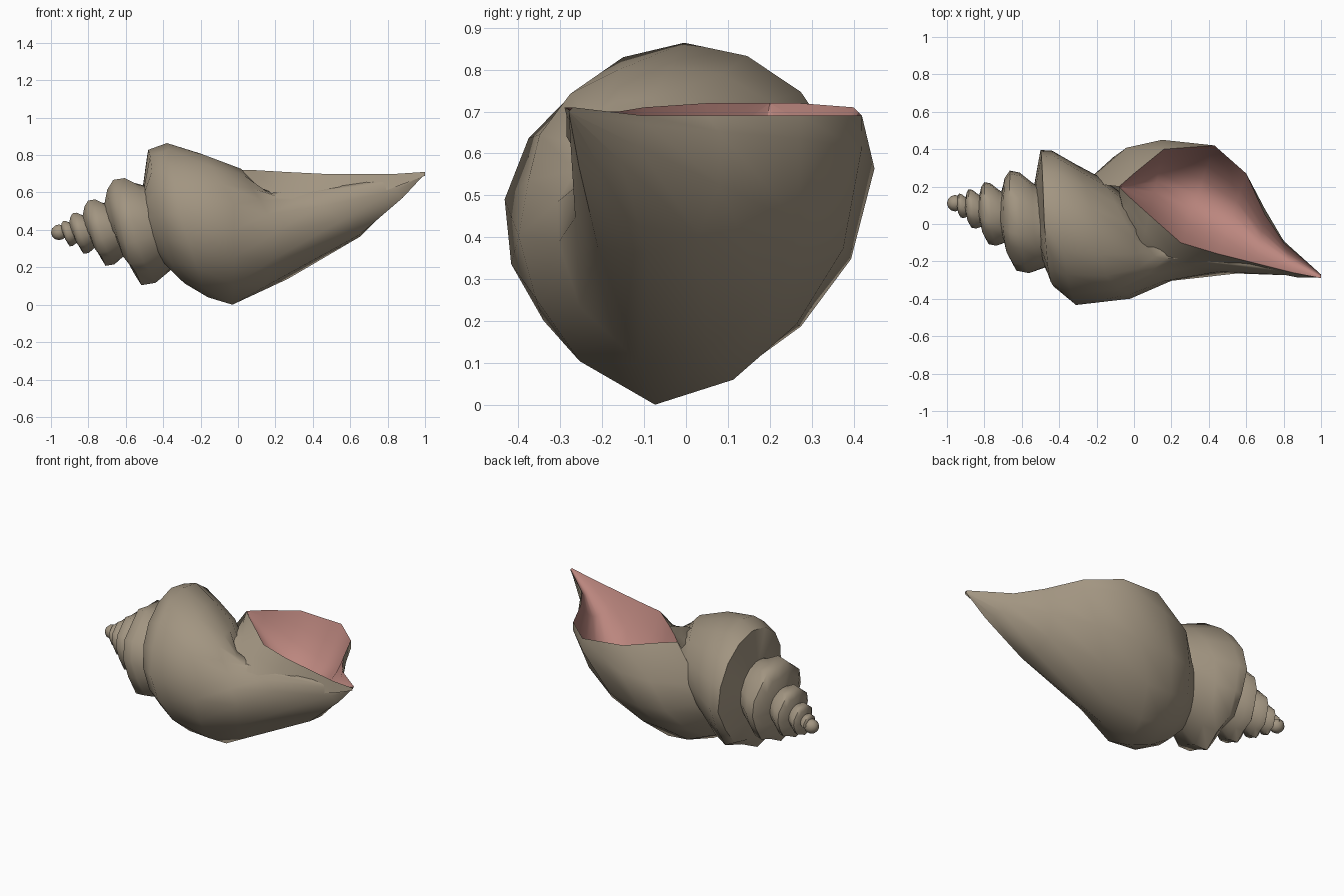
import bpy, math
from mathutils import Vector

if "Cube" in bpy.data.objects:
    bpy.data.objects.remove(bpy.data.objects["Cube"])

SEG = 16          # columns per turn
TURNS = 4         # spire turns above the body whorl
SHRINK = 0.62     # size ratio from one turn to the next
APEX = -1.02

# whorl profiles (x, radius from axis) by angle: 0 = +y, 90 = +z, 180 = -y
SPIRE = [(-.56, .13), (-.53, .3), (-.485, .375), (-.4, .375), (-.3, .315), (-.17, .25), (0, .2), (.1, .1)]
KEYS = {
    0: [(-.53, .15), (-.5, .375), (-.44, .385), (-.32, .34), (-.2, .3), (0, .2), (.06, .1), (.1, 0)],
    90: [(-.51, .12), (-.48, .365), (-.38, .385), (-.2, .3), (0, .19), (.05, .08), (.1, .02), (.2, 0)],
    135: [(-.51, .16), (-.46, .35), (-.36, .37), (-.15, .32), (.03, .21), (.11, .1), (.2, .03), (.4, 0)],
    180: [(-.5, .2), (-.43, .34), (-.31, .415), (-.02, .3), (.12, .16), (.22, .06), (.6, .02), (1, 0)],
    225: [(-.46, .22), (-.36, .36), (-.22, .43), (-.02, .4), (.2, .26), (.45, .12), (.8, .03), (1, 0)],
    270: [(-.4, .24), (-.28, .385), (-.16, .475), (-.03, .535), (.15, .464), (.65, .27), (.88, .11), (1, 0)],
    315: [(-.3, .27), (-.18, .42), (-.04, .49), (.12, .52), (.38, .5), (.65, .34), (.84, .13), (1, 0)],
    360: [(-.24, .25), (-.04, .48), (.15, .56), (.43, .585), (.6, .47), (.7, .3), (.8, .15), (1, 0)],
}
# edges of the opening
OUTER_LIP = [(-.08, .2, .72), (0, .27, .72), (.16, .4, .71), (.43, .42, .69),
             (.6, .27, .69), (.7, .05, .69), (.8, -.1, .69), (1, -.27, .71)]
INNER_LIP = [(-.08, .2, .72), (-.02, .14, .72), (.08, .05, .72), (.25, -.1, .71),
             (.45, -.16, .7), (.65, -.21, .7), (.85, -.26, .7), (1, -.29, .71)]
FLAP_BASE = [(-.08, .16, .66), (-.05, .05, .66), (.04, -.12, .66), (.19, -.28, .48),
             (.37, -.25, .5), (.65, -.24, .56), (.87, -.285, .64), (1, -.285, .69)]
DEPTH = [0, .1, .25, .33, .22, .12, .06, 0]


def material(name, color):
    m = bpy.data.materials.new(name)
    m.diffuse_color = (*color, 1)
    m.use_nodes = True
    m.node_tree.nodes["Principled BSDF"].inputs["Base Color"].default_value = m.diffuse_color
    return m


def axis_point(x, r, deg):
    a = math.radians(deg)
    return (x, -.08 - .2 * x + r * math.cos(a), .54 + .16 * x + r * math.sin(a))


def finish(ob, mat, angle):
    ob.data.materials.append(mat)
    bpy.ops.object.select_all(action='DESELECT')
    ob.select_set(True)
    bpy.context.view_layer.objects.active = ob
    bpy.ops.object.shade_smooth_by_angle(angle=math.radians(angle))


def grid(name, cols, mat, angle=45):
    n = len(cols[0])
    faces = [(i * n + j, (i + 1) * n + j, (i + 1) * n + j + 1, i * n + j + 1)
             for i in range(len(cols) - 1) for j in range(n - 1)]
    me = bpy.data.meshes.new(name)
    me.from_pydata([p for c in cols for p in c], [], faces)
    ob = bpy.data.objects.new(name, me)
    bpy.context.collection.objects.link(ob)
    finish(ob, mat, angle)


def blend(pa, pb, t):
    return [(p[0] + (q[0] - p[0]) * t, p[1] + (q[1] - p[1]) * t) for p, q in zip(pa, pb)]


def profile(deg):
    if deg <= 0:   # spire: knobbly, slightly tilted profile shrunk towards the apex
        s = SHRINK ** (-deg / 360)
        fade = min(1, -deg / 90)
        knob = 1 + .06 * math.sin(math.radians(7 * deg))
        tilt = .05 * s * fade * math.cos(math.radians(deg + 40))
        flat = 1 - .12 * fade * max(0, math.sin(math.radians(deg)))
        base = blend(KEYS[0], SPIRE, fade)
        return [(APEX + (x - APEX) * s + tilt, r * s * flat * (knob if j in (1, 2, 3) else 1))
                for j, (x, r) in enumerate(base)]
    ks = sorted(KEYS)
    b = next(k for k in ks if k >= deg)
    a = ks[ks.index(b) - 1]
    return blend(KEYS[a], KEYS[b], (deg - a) / (b - a))


shell = material("shell_brown", (.36, .30, .22))
pink = material("inner_pink", (.50, .24, .21))

# spiral shell ending in the outer lip
cols = []
for i in range(-TURNS * SEG, SEG + 1):
    d = i * 360 / SEG
    cols.append([axis_point(x, r, d) for x, r in profile(d)])
cols.append(OUTER_LIP)
grid("spiral_shell", cols, shell, 55)

# fold of the inner lip standing on the body
grid("inner_lip_fold", [[Vector(c).lerp(Vector(b), s / 2) for c, b in zip(INNER_LIP, FLAP_BASE)]
                        for s in range(3)], shell)

# hollow of the opening
N = 10
rows = []
for k in range(N + 1):
    s = (1 - math.cos(math.pi * k / N)) / 2
    sag = 4 * s * (1 - s)
    rows.append([Vector(a).lerp(Vector(b), s) - Vector((0, 0, d * sag))
                 for a, b, d in zip(OUTER_LIP, INNER_LIP, DEPTH)])
grid("opening_hollow", rows, pink, 60)

# rounded tip of the spire
bpy.ops.mesh.primitive_uv_sphere_add(segments=10, ring_count=6, radius=.044,
                                     location=axis_point(-.956, 0, 0),
                                     rotation=(0, math.pi / 2, 0))
tip = bpy.context.object
tip.name = "spire_tip"
finish(tip, shell, 60)
